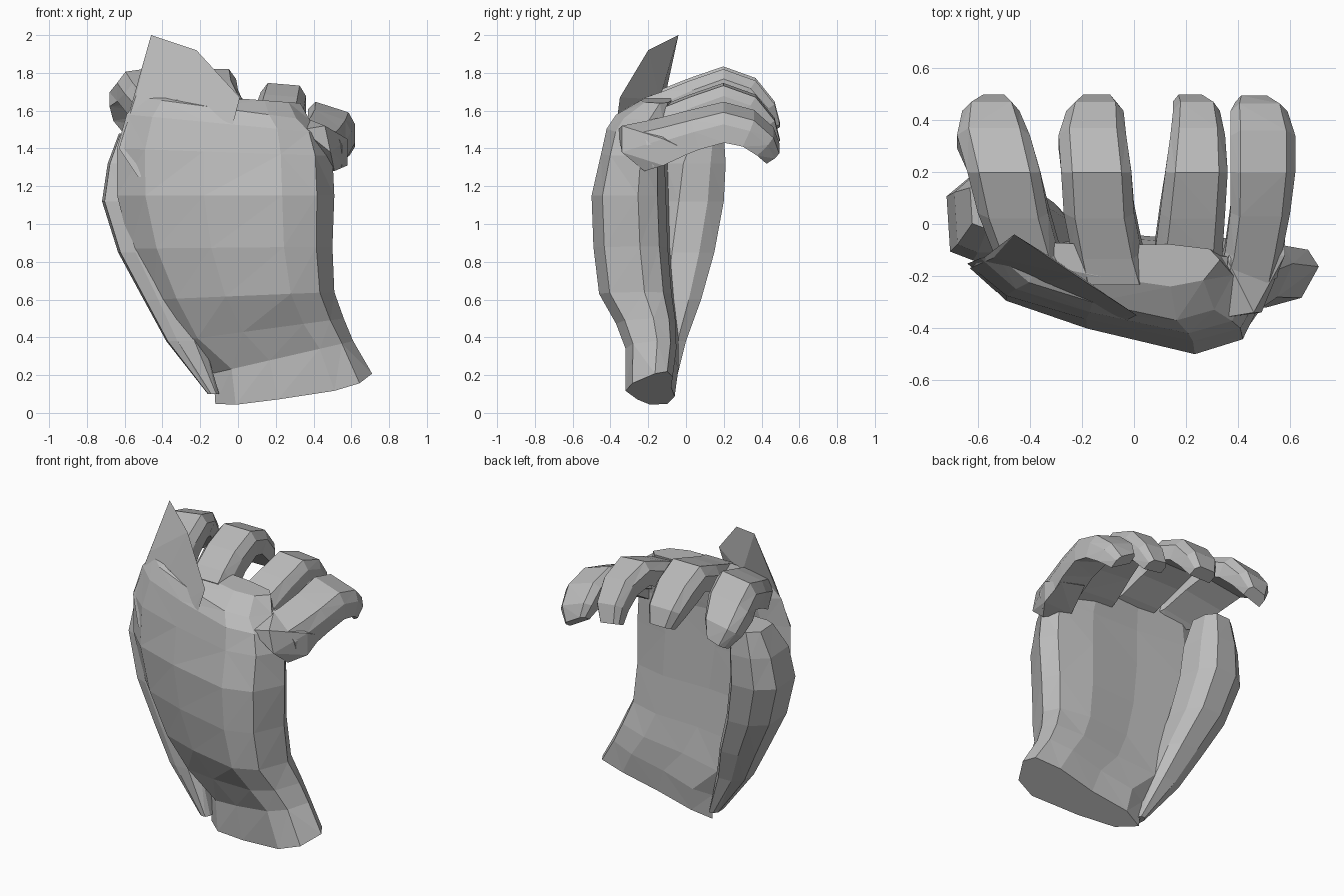
import bpy, bmesh
from mathutils import Vector

cube = bpy.data.objects.get("Cube")
if cube:
    bpy.data.objects.remove(cube, do_unlink=True)

grey = bpy.data.materials.new("mid_grey")
grey.use_nodes = True
colour = (0.5, 0.5, 0.5, 1)
grey.diffuse_color = colour
grey.node_tree.nodes["Principled BSDF"].inputs["Base Color"].default_value = colour


def finish(name, bm):
    bmesh.ops.recalc_face_normals(bm, faces=bm.faces)
    mesh = bpy.data.meshes.new(name)
    bm.to_mesh(mesh)
    bm.free()
    mesh.materials.append(grey)
    obj = bpy.data.objects.new(name, mesh)
    bpy.context.collection.objects.link(obj)
    return obj


def loft(name, rings):
    """Skin a list of equal-length point rings and cap both ends."""
    bm = bmesh.new()
    rows = [[bm.verts.new(p) for p in ring] for ring in rings]
    n = len(rows[0])
    for a, b in zip(rows, rows[1:]):
        for i in range(n):
            j = (i + 1) % n
            bm.faces.new((a[i], a[j], b[j], b[i]))
    bm.faces.new(rows[0])
    bm.faces.new(rows[-1])
    bmesh.ops.triangulate(bm, faces=bm.faces)
    return finish(name, bm)


def hull(name, points):
    bm = bmesh.new()
    for p in points:
        bm.verts.new(p)
    bmesh.ops.convex_hull(bm, input=bm.verts)
    return finish(name, bm)


# Palm and wrist: left x, left z, right x, right z, front y, back y, rim tilt
section = [(0, .85), (.13, .5), (.4, .24), (.76, 0), (.92, .14),
           (1, .6), (.95, .85), (.75, .96), (.45, .93), (.15, 1)]
palm_rows = [
    (-.12, .02, .71, .20, -.32, -.06, -.08),
    (-.13, .21, .61, .38, -.32, -.04, 0),
    (-.33, .38, .56, .50, -.37, -.04, 0),
    (-.45, .60, .51, .64, -.46, -.06, 0),
    (-.57, .87, .50, .88, -.49, -.08, 0),
    (-.64, 1.15, .51, 1.15, -.50, -.09, 0),
    (-.64, 1.40, .50, 1.36, -.45, -.10, 0),
    (-.59, 1.58, .46, 1.48, -.42, -.08, 0),
    (-.52, 1.67, .38, 1.55, -.37, -.08, 0),
    (-.46, 1.70, .33, 1.64, -.24, -.07, 0),
]
loft("palm_and_wrist", [
    [(xl + (xr - xl) * t, f + (b - f) * d, zl + (zr - zl) * t + tilt * (.5 - d))
     for t, d in section]
    for xl, zl, xr, zr, f, b, tilt in palm_rows])

# Pointed knuckle flap continuing the back of the hand upward
hull("knuckle_flap", [
    (-.46, -.04, 2), (-.22, -.20, 1.92), (.01, -.35, 1.67), (-.06, -.385, 1.40),
    (-.22, -.37, 1.25), (-.53, -.26, 1.25), (-.63, -.17, 1.40), (-.54, -.13, 1.68),
    (-.3, -.14, 1.66)])

# Thumb: centre x, centre y, z, half width, half depth
thumb_rows = [
    (-.13, -.12, .10, .03, .05),
    (-.28, -.09, .38, .10, .09),
    (-.37, -.05, .60, .13, .13),
    (-.48, -.01, .85, .155, .16),
    (-.55, .03, 1.12, .17, .17),
    (-.54, .05, 1.32, .15, .16),
    (-.52, .09, 1.48, .11, .11),
]
octagon = [(-.92, -.8), (-.4, -1), (.5, -1), (1, -.4), (.9, .5), (.5, 1), (-.4, .95), (-1, .45)]
loft("thumb", [[(x + u * w, y + v * d, z) for u, v in octagon]
               for x, y, z, w, d in thumb_rows])

# Curled fingers: shared side curve, with each finger's own edges and height
curve = [(-.2, 1.58), (-.1, 1.62), (.05, 1.69), (.2, 1.745), (.33, 1.70), (.42, 1.60), (.46, 1.51)]
thick = [.09, .085, .075, .075, .07, .06, .04]
profile = [(0, -1), (0, .3), (.16, 1), (.86, 1), (1, .3), (1, -1)]


def finger(name, left, right, drop, curl, roll):
    rings = []
    for i, (y, z) in enumerate(curve):
        before, after = curve[max(i - 1, 0)], curve[min(i + 1, len(curve) - 1)]
        tangent = Vector((0, after[0] - before[0], (after[1] - before[1]) * curl)).normalized()
        up = Vector((0, -tangent.z, tangent.y))
        peak = curve[3][1]
        base = Vector((0, y, peak - drop + (z - peak) * curl))
        rings.append([base + Vector((left[i] + (right[i] - left[i]) * u, 0, roll * (.5 - u)))
                      + up * (v * thick[i]) for u, v in profile])
    loft(name, rings)


finger("index_finger", (-.36, -.54, -.60, -.64, -.68, -.66, -.60),
       (-.22, -.29, -.33, -.36, -.40, -.44, -.48), 0, 1, -.04)
finger("middle_finger", (-.22, -.24, -.27, -.28, -.29, -.26, -.22),
       (.06, .03, .00, -.01, -.03, -.04, -.07), 0, 1, 0)
finger("ring_finger", (.08, .08, .10, .12, .14, .15, .15),
       (.33, .34, .35, .36, .35, .33, .28), .08, 1, .02)
finger("little_finger", (.32, .35, .37, .37, .37, .37, .39),
       (.55, .57, .60, .62, .62, .59, .53), .2, .7, .08)

# Knuckle joining the little finger to the side of the hand
hull("little_knuckle", [
    (.34, -.36, 1.50), (.46, -.34, 1.52), (.49, -.34, 1.38), (.51, -.22, 1.28),
    (.58, -.12, 1.31), (.58, -.12, 1.45), (.36, -.14, 1.56), (.36, -.14, 1.32),
    (.58, .03, 1.38), (.4, .03, 1.42)])
